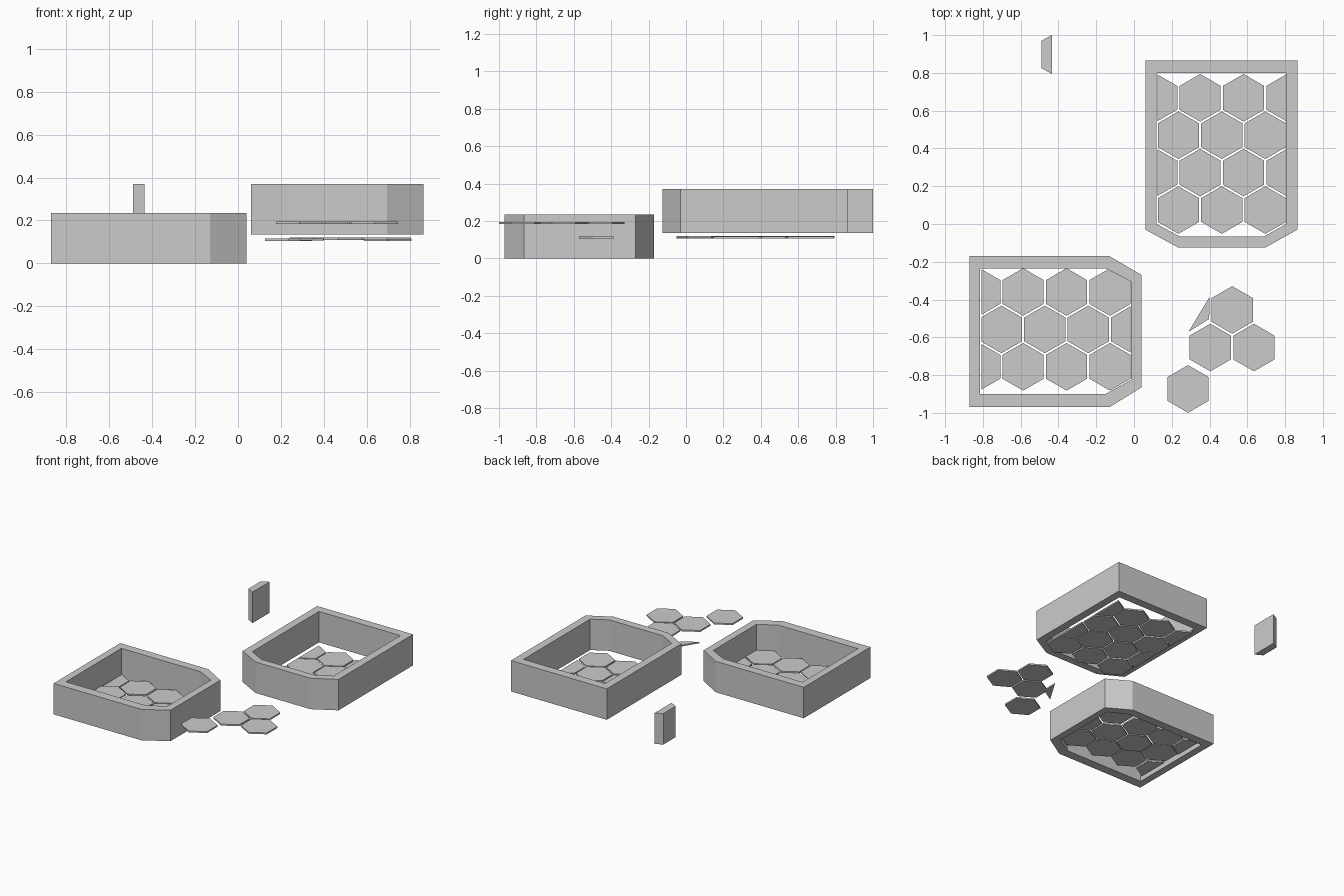
import bpy, bmesh, random
from math import sin, cos, radians

if "Cube" in bpy.data.objects:
    bpy.data.objects.remove(bpy.data.objects["Cube"])

random.seed(4)
R = 0.126            # tile radius
DX, DY = 0.230, 0.198  # honeycomb pitch


def finish(bm, name):
    bmesh.ops.recalc_face_normals(bm, faces=bm.faces[:])
    me = bpy.data.meshes.new(name)
    bm.to_mesh(me)
    bm.free()
    ob = bpy.data.objects.new(name, me)
    bpy.context.collection.objects.link(ob)
    return ob


def slab(name, pts, z0, z1, x_min=None, x_max=None):
    """Extruded flat outline, optionally trimmed to an x range."""
    bm = bmesh.new()
    bm.faces.new([bm.verts.new((x, y, z0)) for x, y in pts])
    for limit, side in ((x_min, -1), (x_max, 1)):
        if limit is not None:
            bmesh.ops.bisect_plane(bm, geom=bm.verts[:] + bm.edges[:] + bm.faces[:],
                                   plane_co=(limit, 0, 0), plane_no=(side, 0, 0),
                                   clear_outer=True)
    ext = bmesh.ops.extrude_face_region(bm, geom=bm.faces[:], use_keep_orig=True)
    top = [g for g in ext["geom"] if isinstance(g, bmesh.types.BMVert)]
    bmesh.ops.translate(bm, verts=top, vec=(0, 0, z1 - z0))
    return finish(bm, name)


def frame(name, outer, inner, z0, z1):
    """Open ring with vertical walls; outer and inner have matching corners."""
    bm = bmesh.new()
    loops = [[bm.verts.new((x, y, z)) for x, y in pts]
             for pts, z in ((outer, z0), (outer, z1), (inner, z1), (inner, z0))]
    n = len(outer)
    for k in range(4):
        a, b = loops[k], loops[(k + 1) % 4]
        for i in range(n):
            j = (i + 1) % n
            bm.faces.new((a[i], a[j], b[j], b[i]))
    return finish(bm, name)


def hexagon(cx, cy):
    return [(cx + R * cos(radians(60 * i + 30)), cy + R * sin(radians(60 * i + 30)))
            for i in range(6)]


def tile_bed(name, rows, z, x_min, x_max):
    """Rows are (first centre x, count, y)."""
    for r, (x0, count, y) in enumerate(rows):
        for c in range(count):
            zt = z + random.choice((0, 0, 0.004, 0.008))
            slab(f"{name}_{r}_{c}", hexagon(x0 + c * DX, y), zt, zt + 0.011, x_min, x_max)


# Low frame, front left
frame("low_frame",
      [(-0.87, -0.97), (-0.13, -0.97), (0.04, -0.865), (0.04, -0.27), (-0.13, -0.17), (-0.87, -0.17)],
      [(-0.815, -0.90), (-0.15, -0.90), (-0.015, -0.825), (-0.015, -0.305), (-0.15, -0.235), (-0.815, -0.235)],
      0.0, 0.235)
tile_bed("low_tile", [(-0.817, 4, -0.36), (-0.702, 4, -0.36 - DY), (-0.817, 4, -0.36 - 2 * DY)],
         0.03, -0.808, -0.018)

# Raised frame, back right
frame("raised_frame",
      [(0.06, 0.865), (0.06, -0.03), (0.235, -0.125), (0.695, -0.125), (0.865, -0.03), (0.865, 0.865)],
      [(0.12, 0.80), (0.12, 0.0), (0.24, -0.065), (0.69, -0.065), (0.805, 0.0), (0.805, 0.80)],
      0.135, 0.37)
tile_bed("raised_tile", [(0.12, 4, 0.668), (0.235, 3, 0.668 - DY),
                         (0.12, 4, 0.668 - 2 * DY), (0.235, 3, 0.668 - 3 * DY)],
         0.105, 0.125, 0.807)

# Loose tiles and a tile chip
for i, (x, y) in enumerate([(0.52, -0.455), (0.404, -0.654), (0.635, -0.654), (0.286, -0.873)]):
    slab(f"loose_tile_{i}", hexagon(x, y), 0.183, 0.194)
slab("tile_chip", [(0.40, -0.386), (0.288, -0.571), (0.398, -0.503)], 0.107, 0.117)

# Detached rim block
slab("rim_block", [(-0.435, 1.0), (-0.49, 0.97), (-0.49, 0.825), (-0.435, 0.795)], 0.135, 0.37)
